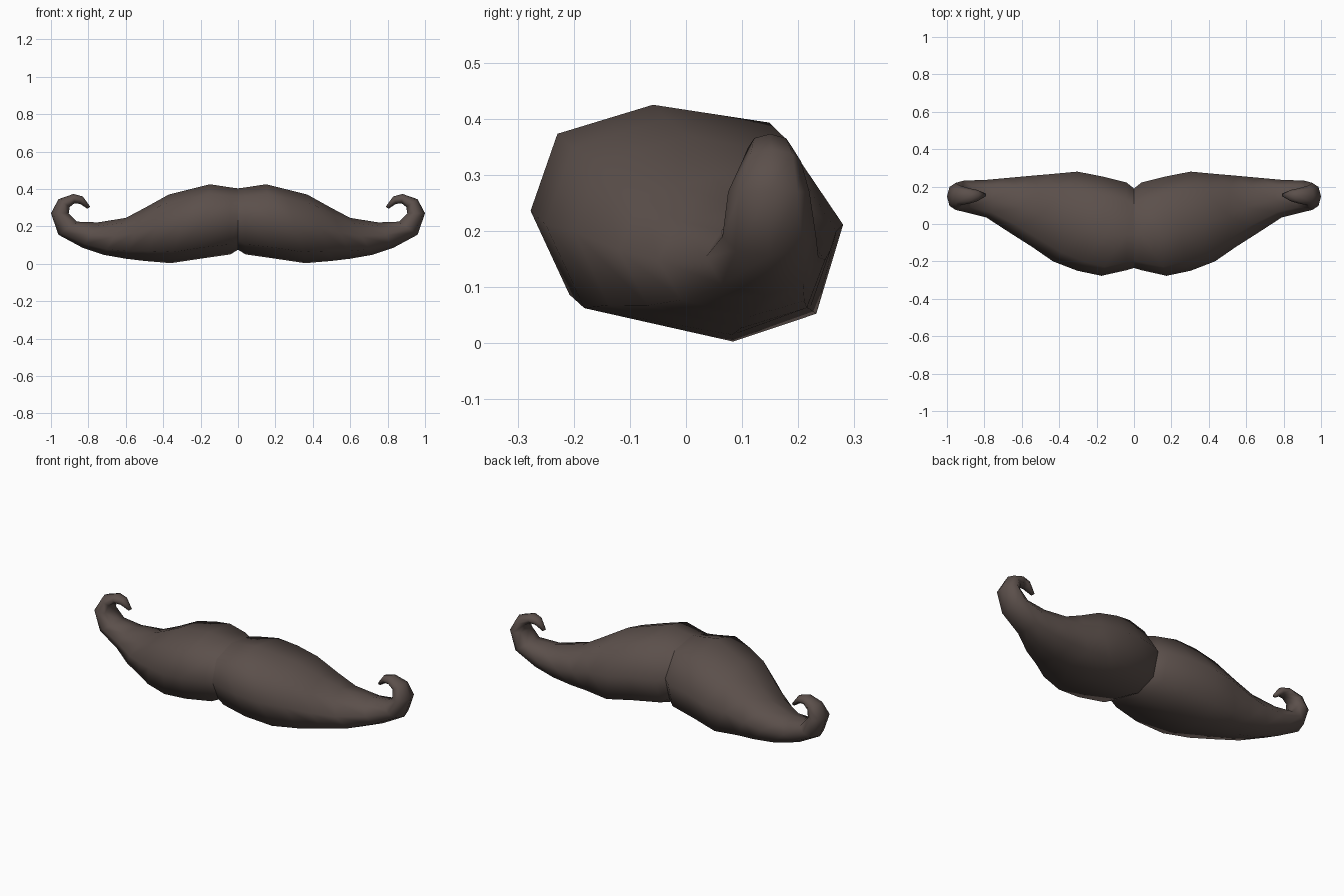
import bpy, bmesh, math
from mathutils import Vector

if "Cube" in bpy.data.objects:
    bpy.data.objects.remove(bpy.data.objects["Cube"])

brown = bpy.data.materials.new("dark brown hair")
brown.diffuse_color = (0.105, 0.079, 0.070, 1)
brown.use_nodes = True
brown.node_tree.nodes["Principled BSDF"].inputs["Base Color"].default_value = brown.diffuse_color

# Sections from the middle to the curled tip:
# upper x, upper z, lower x, lower z, front y, back y
SECTIONS = [
    (0.00, 0.403, 0.00, 0.075, -0.235, 0.190),
    (0.04, 0.408, 0.04, 0.050, -0.247, 0.222),
    (0.15, 0.425, 0.20, 0.027, -0.277, 0.255),
    (0.25, 0.400, 0.36, 0.003, -0.250, 0.280),
    (0.37, 0.370, 0.50, 0.015, -0.200, 0.268),
    (0.50, 0.298, 0.60, 0.027, -0.120, 0.258),
    (0.60, 0.245, 0.72, 0.048, -0.050, 0.248),
    (0.75, 0.221, 0.83, 0.085, 0.035, 0.236),
    (0.86, 0.225, 0.96, 0.155, 0.065, 0.232),
    (0.905, 0.270, 1.00, 0.270, 0.075, 0.220),
    (0.90, 0.303, 0.96, 0.345, 0.100, 0.205),
    (0.875, 0.323, 0.88, 0.373, 0.110, 0.190),
    (0.845, 0.320, 0.83, 0.360, 0.122, 0.182),
    (0.805, 0.294, 0.79, 0.305, 0.145, 0.165),
]

# Eight-sided cross-section: (across depth, across height)
FULL = [(-0.18, 1), (-0.82, 0.74), (-1, 0.05), (-0.74, -0.70),
        (0.26, -1), (0.82, -0.75), (1, 0.05), (0.60, 0.84)]
ROUND = [(-math.sin(k * math.pi / 4), math.cos(k * math.pi / 4)) for k in range(8)]

bm = bmesh.new()
rings = []
for i, (ux, uz, lx, lz, yf, yb) in enumerate(SECTIONS):
    up, low = Vector((ux, 0, uz)), Vector((lx, 0, lz))
    mid, half = (up + low) / 2, (up - low) / 2
    yc, yh = (yf + yb) / 2, (yb - yf) / 2
    t = min(1, max(0, (i - 3) / 5))      # section becomes round towards the tip
    ring = []
    for f, r in zip(FULL, ROUND):
        a = f[0] * (1 - t) + r[0] * t
        b = f[1] * (1 - t) + r[1] * t
        ring.append(bm.verts.new(mid + half * b + Vector((0, yc + yh * a, 0))))
    rings.append(ring)

# Skin between sections, closed at the tip
for r0, r1 in zip(rings, rings[1:]):
    for k in range(8):
        n = (k + 1) % 8
        bm.faces.new((r0[k], r0[n], r1[n], r1[k]))
bm.faces.new(rings[-1])
bmesh.ops.recalc_face_normals(bm, faces=bm.faces)
# Make sure the skin faces outwards
front = min(bm.faces, key=lambda f: f.calc_center_median().y)
if front.normal.y > 0:
    bmesh.ops.reverse_faces(bm, faces=bm.faces)

mesh = bpy.data.meshes.new("moustache")
bm.to_mesh(mesh)
bm.free()
mesh.materials.append(brown)
moustache = bpy.data.objects.new("moustache", mesh)
bpy.context.collection.objects.link(moustache)

# Smooth shading, with the middle seam kept as a crease
for p in mesh.polygons:
    p.use_smooth = True
mirror = moustache.modifiers.new("other half", 'MIRROR')
mirror.use_mirror_merge = False
